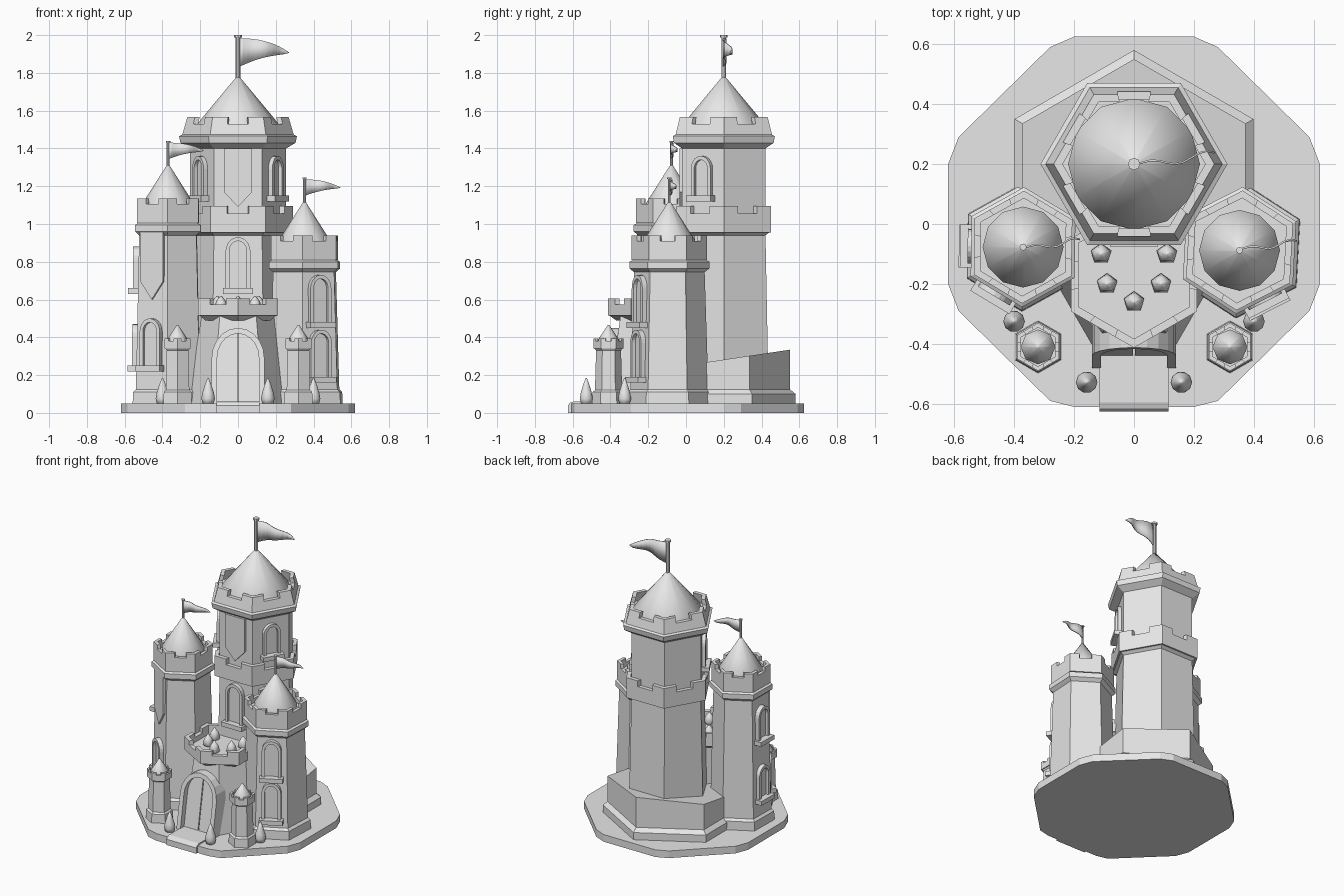
import bpy, bmesh
from math import sin, cos, pi, radians
from mathutils import Matrix, Vector

cube = bpy.data.objects.get("Cube")
if cube:
    bpy.data.objects.remove(cube, do_unlink=True)

stone = bpy.data.materials.new("stone_grey")
stone.use_nodes = True
GREY = (0.8, 0.8, 0.8, 1)
stone.diffuse_color = GREY
stone.node_tree.nodes["Principled BSDF"].inputs["Base Color"].default_value = GREY


def finish(name, bm, matrix=None, smooth=False):
    """Turn a bmesh into a named stone object."""
    if matrix:
        bm.transform(matrix)
    bmesh.ops.recalc_face_normals(bm, faces=bm.faces)
    for f in bm.faces:
        f.smooth = smooth
    mesh = bpy.data.meshes.new(name)
    bm.to_mesh(mesh)
    bm.free()
    mesh.materials.append(stone)
    ob = bpy.data.objects.new(name, mesh)
    bpy.context.scene.collection.objects.link(ob)
    return ob


def ngon(r, z, n, turn):
    return [Vector((r * cos(turn + 2 * pi * i / n), r * sin(turn + 2 * pi * i / n), z)) for i in range(n)]


def loft_rings(bm, rings):
    loops = [[bm.verts.new(p) for p in ring] for ring in rings]
    for a, b in zip(loops, loops[1:]):
        for i in range(len(a)):
            j = (i + 1) % len(a)
            bm.faces.new((a[i], a[j], b[j], b[i]))
    bm.faces.new(loops[0][::-1])
    bm.faces.new(loops[-1])


def stack(name, at, profile, n=6, turn=0, smooth=False, shape=None):
    """Many-sided solid from a (radius, height) profile."""
    bm = bmesh.new()
    loft_rings(bm, [ngon(r, z, n, turn) for r, z in profile])
    if shape:
        shape(bm)
    return finish(name, bm, Matrix.Translation((*at, 0)), smooth)


def parapet(name, at, turn, r0, r1, z0, low, high, wall=0.03):
    """Hexagonal battlement with merlons at its corners."""
    bm = bmesh.new()
    step = (z0, low, high)

    def ring_point(i, t, r):
        a, b = ngon(r, 0, 6, turn)[i % 6], ngon(r, 0, 6, turn)[(i + 1) % 6]
        return a.lerp(b, t)

    for i in range(6):
        for t0, t1, top in ((0, 0.3, high), (0.3, 0.7, low), (0.7, 1, high)):
            k = r0 + (r1 - r0) * (top - z0) / (high - z0)
            rings = []
            for r, z in ((r0, step[0]), (k, top)):
                ring = [ring_point(i, t0, r), ring_point(i, t1, r),
                        ring_point(i, t1, r - wall), ring_point(i, t0, r - wall)]
                rings.append([Vector((p.x, p.y, z)) for p in ring])
            loft_rings(bm, rings)
    bmesh.ops.remove_doubles(bm, verts=bm.verts, dist=0.0001)
    return finish(name, bm, Matrix.Translation((*at, 0)))


def extrude(bm, outline, y0, y1):
    """Prism from an (x, z) outline."""
    loft_rings(bm, [[Vector((x, y, z)) for x, z in outline] for y in (y0, y1)])


def arch(w, h, n=10):
    pts = [(-w, 0)] + [(-w * cos(pi * i / n), h - w * 1.15 + w * 1.15 * sin(pi * i / n)) for i in range(n + 1)]
    return pts + [(w, 0)]


def arch_frame(bm, w, h, rim, front, back):
    """Arched moulding, open inside."""
    out, inn = arch(w, h), arch(w - rim, h - rim)
    for (a, b), (c, d) in zip(zip(out, out[1:]), zip(inn, inn[1:])):
        extrude(bm, (a, b, d, c), front, back)
    bmesh.ops.remove_doubles(bm, verts=bm.verts, dist=0.0001)


def facing(at, angle, dist, z):
    return (Matrix.Translation((*at, z)) @ Matrix.Rotation(angle + pi / 2, 4, "Z")
            @ Matrix.Translation((0, -dist, 0)))


def window(name, at, angle, dist, z, w=0.062, h=0.25):
    bm = bmesh.new()
    arch_frame(bm, w, h, 0.02, -0.025, 0.03)
    extrude(bm, arch(w - 0.01, h - 0.01), -0.006, 0.03)
    extrude(bm, [(-w - 0.014, -0.03), (w + 0.014, -0.03), (w + 0.014, 0), (-w - 0.014, 0)], -0.05, 0.03)
    finish(name, bm, facing(at, angle, dist, z))


def banner(name, at, angle, dist, z, w, h):
    bm = bmesh.new()
    extrude(bm, [(-w, 0), (w, 0), (w, -h * 0.74), (0, -h), (-w, -h * 0.74)], -0.01, 0.01)
    finish(name, bm, facing(at, angle, dist, z))


def flag(name, at, base, top, length, size):
    """Pole with a cap and a rippling pennant."""
    r = size * 0.085
    stack(name + "_pole", at, [(r, base), (r, top - r), (r * 1.6, top - r), (r * 1.6, top)], 8, smooth=False)
    bm = bmesh.new()
    rows, n = [], 10
    for i in range(n + 1):
        t = i / n
        y = 0.12 * length * t + 0.07 * length * sin(t * 9) * t ** 0.5
        mid = top - size * 0.62 + size * 0.12 * sin(t * pi)
        half = size * (0.5 * (1 - t) ** 0.8 + 0.01)
        rows.append([bm.verts.new((length * t, y, mid + s * half)) for s in (-1, 1)])
    for a, b in zip(rows, rows[1:]):
        bm.faces.new((a[0], b[0], b[1], a[1]))
    ob = finish(name, bm, Matrix.Translation((*at, 0)), True)
    ob.modifiers.new("thickness", "SOLIDIFY").thickness = 0.006


# Ground plate: octagon with blunted corners
bm = bmesh.new()
corner = [(0.2, 0.625), (0.28, 0.59), (0.585, 0.29), (0.62, 0.2)]
half = corner + [(x, -y) for x, y in reversed(corner)]
outline = half + [(-x, y) for x, y in reversed(half)]
loft_rings(bm, [[Vector((x, max(y, -0.61), z)) for x, y in outline] for z in (0, 0.05)])
finish("ground_plate", bm)

# Doorstep with a rounded nose
bm = bmesh.new()
nose = [(-0.4, 0), (-0.625, 0), (-0.625, 0.04), (-0.615, 0.053), (-0.595, 0.06), (-0.4, 0.06)]
loft_rings(bm, [[Vector((x, y, z)) for y, z in nose] for x in (-0.115, 0.115)])
finish("doorstep", bm)

# Low rear wall, rising towards the back
KEEP = (0, 0.2)


def slope_top(bm):
    for v in bm.verts:
        if v.co.z > 0.2:
            v.co.z += 0.15 * (v.co.y - 0.2)


stack("rear_wall", (0, 0.12), [(0.46, 0.04), (0.46, 0.1), (0.43, 0.125), (0.43, 0.3)], 6, pi / 2, shape=slope_top)

# Keep: lower body, waist battlement, upper body, crown, roof
stack("keep_lower", KEEP, [(0.275, 0.05), (0.255, 0.94), (0.285, 0.96), (0.285, 1.02)])
parapet("keep_waist_battlement", KEEP, 0, 0.29, 0.29, 0.955, 1.055, 1.095)
stack("keep_upper", KEEP, [(0.255, 0.98), (0.255, 1.4), (0.305, 1.43), (0.312, 1.465), (0.29, 1.475), (0.28, 1.5)])
parapet("keep_crown", KEEP, 0, 0.297, 0.268, 1.465, 1.53, 1.567)
stack("keep_roof", KEEP, [(0.22, 1.49), (0.22, 1.525), (0.008, 1.78)], 12, smooth=True)
flag("keep_flag", KEEP, 1.74, 2.0, 0.27, 0.15)
window("keep_front_window", KEEP, -pi / 2, 0.225, 0.66, 0.066, 0.27)
for side, ang in (("left", -30), ("right", -150)):
    window("keep_window_" + side, KEEP, radians(ang), 0.22, 1.15, 0.06, 0.21)
banner("keep_banner", KEEP, -pi / 2, 0.225, 1.4, 0.075, 0.31)


# Side towers: body, collar, battlement, roof, flag
def side_tower(name, at, turn, r, top):
    stack(name + "_body", at, [(r + 0.025, 0.04), (r + 0.022, 0.11), (r + 0.005, 0.125), (r - 0.015, top - 0.195),
                               (r + 0.01, top - 0.175), (r + 0.01, top - 0.14), (r - 0.01, top - 0.13),
                               (r - 0.01, top - 0.06)], 6, turn)
    parapet(name + "_battlement", at, turn, r - 0.002, r - 0.002, top - 0.13, top - 0.03, top, 0.025)
    stack(name + "_roof", at, [(0.135, top - 0.07), (0.135, top - 0.025), (0.008, top + 0.175)], 12, smooth=True)
    flag(name + "_flag", at, top + 0.14, top + 0.305, 0.19, 0.085)


LEFT, RIGHT = (0.352, -0.088), (-0.37, -0.077)
tl, tr = radians(-3), radians(-1)
side_tower("left_tower", LEFT, pi / 2 + tl, 0.202, 0.94)
side_tower("right_tower", RIGHT, pi / 2 + tr, 0.19, 1.135)
for i, z in enumerate((0.19, 0.48)):
    window("left_tower_window_%d" % i, LEFT, -pi / 3 + tl, 0.175 - 0.008 * i, z)
for i, z in enumerate((0.25, 0.66)):
    window("right_tower_side_window_%d" % i, RIGHT, pi + tr, 0.164 - 0.004 * i, z, 0.058, 0.22)
window("right_tower_front_window", RIGHT, -pi * 2 / 3 + tr, 0.165, 0.25)
banner("right_tower_banner", RIGHT, -pi * 2 / 3 + tr, 0.16, 0.97, 0.07, 0.37)

# Gatehouse with flared body, battlement and leaning arch
stack("gatehouse_body", (0, -0.18), [(0.27, 0.04), (0.26, 0.1), (0.195, 0.5), (0.19, 0.535)])
stack("gatehouse_floor", (0, -0.17), [(0.2, 0.49), (0.235, 0.515), (0.235, 0.54)], 6, pi / 2)
parapet("gatehouse_battlement", (0, -0.17), pi / 2, 0.243, 0.243, 0.515, 0.575, 0.605)
lean = Matrix.Translation((0, -0.48, 0.05)) @ Matrix.Shear("XZ", 4, (0, 0)) 
lean[1][2] = 0.17
bm = bmesh.new()
arch_frame(bm, 0.14, 0.4, 0.03, 0, 0.12)
finish("gate_arch", bm, lean)
bm = bmesh.new()
leaf = [p for p in arch(0.115, 0.375) if p[0] < -0.001]
leaf = leaf[:6] + [(-0.003, 0.374), (-0.003, 0)]
extrude(bm, leaf, 0.04, 0.12)
extrude(bm, [(-x, z) for x, z in reversed(leaf)], 0.04, 0.12)
finish("gate_doors", bm, lean)

# Finial eggs on the gatehouse roof
for i, at in enumerate([(-0.11, -0.1), (0.11, -0.1), (-0.09, -0.2), (0.09, -0.2), (0, -0.26)]):
    stack("roof_egg_%d" % i, at, [(0.02, 0.53), (0.036, 0.555), (0.028, 0.59), (0.004, 0.62)], 5, pi / 2, True)

# Corner turrets and teardrop bushes, mirrored
for side, s in (("left", 1), ("right", -1)):
    at = (s * 0.32, -0.41)
    stack("turret_" + side, at, [(0.088, 0.04), (0.084, 0.11), (0.072, 0.12), (0.066, 0.33),
                                 (0.078, 0.345), (0.078, 0.365)], 6, pi / 2)
    parapet("turret_battlement_" + side, at, pi / 2, 0.08, 0.08, 0.34, 0.38, 0.395, 0.015)
    stack("turret_roof_" + side, at, [(0.058, 0.36), (0.058, 0.385), (0.004, 0.465)], 8, smooth=True)
    for i, spot in enumerate([(s * 0.158, -0.528), (s * 0.4, -0.325)]):
        stack("bush_%s_%d" % (side, i), spot, [(0.028, 0.045), (0.036, 0.075), (0.031, 0.105), (0.017, 0.15),
                                               (0.003, 0.185)], 10, smooth=True)
